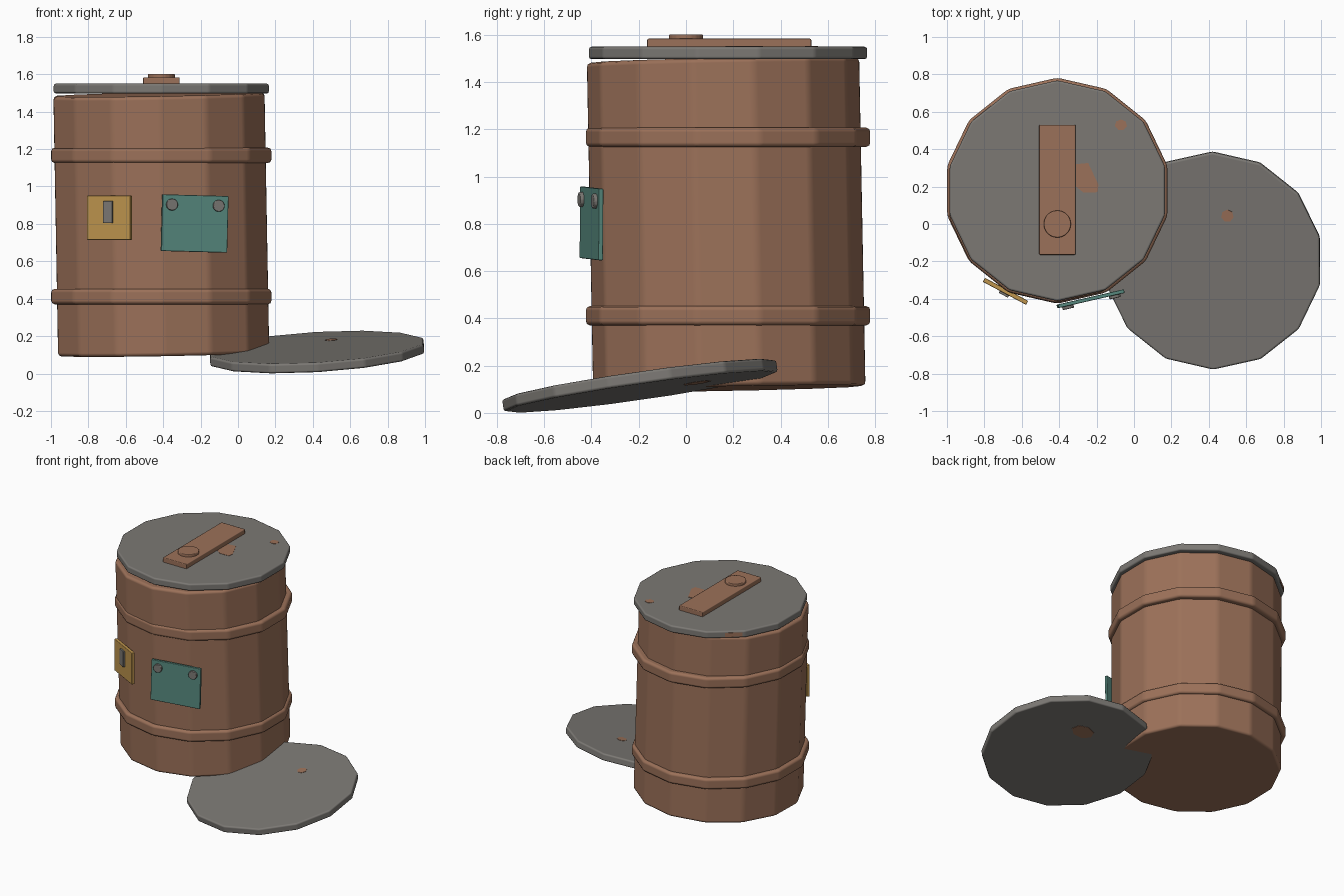
import bpy, bmesh
from math import pi, sin, cos, radians
from mathutils import Matrix, Vector

cube = bpy.data.objects.get("Cube")
if cube:
    bpy.data.objects.remove(cube, do_unlink=True)


def material(name, rgb):
    m = bpy.data.materials.new(name)
    m.use_nodes = True
    m.diffuse_color = (*rgb, 1)
    m.node_tree.nodes["Principled BSDF"].inputs["Base Color"].default_value = (*rgb, 1)
    return m


BROWN = material("rusty brown", (0.33, 0.165, 0.1))
GREY = material("dull grey", (0.2, 0.19, 0.175))
TEAL = material("faded teal", (0.095, 0.25, 0.21))
YELLOW = material("mustard yellow", (0.52, 0.3, 0.075))

SIDES = 14
BARREL_X, BARREL_Y = -0.41, 0.178


def ring(n, rx, ry=None, cx=0, cy=0):
    """Regular polygon with a corner towards +y."""
    ry = ry or rx
    return [(cx + rx * sin(2 * pi * i / n), cy + ry * cos(2 * pi * i / n)) for i in range(n)]


def rect(w, h, cx=0, cy=0):
    return [(cx + sx * w / 2, cy + sy * h / 2) for sx, sy in ((-1, -1), (1, -1), (1, 1), (-1, 1))]


def prism(name, outline, z0, z1, mat, matrix=Matrix(), bevel=0.0):
    """Extrude an outline from z0 to z1, with softened edges."""
    bm = bmesh.new()
    low = [bm.verts.new((x, y, z0)) for x, y in outline]
    high = [bm.verts.new((x, y, z1)) for x, y in outline]
    bm.faces.new(low)
    bm.faces.new(high)
    n = len(outline)
    for i in range(n):
        j = (i + 1) % n
        bm.faces.new((low[i], low[j], high[j], high[i]))
    bmesh.ops.recalc_face_normals(bm, faces=bm.faces)
    mesh = bpy.data.meshes.new(name)
    bm.to_mesh(mesh)
    bm.free()
    mesh.materials.append(mat)
    ob = bpy.data.objects.new(name, mesh)
    bpy.context.collection.objects.link(ob)
    ob.matrix_world = matrix
    if bevel:
        for p in mesh.polygons:
            p.use_smooth = True
        mod = ob.modifiers.new("soft_edges", 'BEVEL')
        mod.width = bevel
        mod.segments = 2
        mod.limit_method = 'ANGLE'
        mod.angle_limit = radians(10)
        mod.harden_normals = True
    return ob


def leaning(x, y, z, axis):
    """Frame at a point whose z axis leans along the given direction."""
    turn = Vector((0, 0, 1)).rotation_difference(Vector(axis))
    return Matrix.Translation((x, y, z)) @ turn.to_matrix().to_4x4()


def wall(x, y, z, yaw, roll=0):
    """Frame of an upright plate: local x along it, y up, z outwards."""
    return (Matrix.Translation((x, y, z)) @ Matrix.Rotation(radians(yaw), 4, 'Z')
            @ Matrix.Rotation(pi / 2, 4, 'X') @ Matrix.Rotation(radians(roll), 4, 'Z'))


# Barrel: slightly leaning body with two level hoops
prism("barrel_body", ring(SIDES, 0.579), -0.695, 0.695, BROWN,
      leaning(BARREL_X, BARREL_Y - 0.008, 0.798, (-0.018, -0.019, 1)), 0.02)
upright = Matrix.Translation((BARREL_X, BARREL_Y, 0))
for name, z in (("lower_hoop", 0.37), ("upper_hoop", 1.125)):
    prism(name, ring(SIDES, 0.604), z, z + 0.083, BROWN, upright, 0.02)

# Closed lid with strap and knob
prism("top_lid", ring(SIDES, 0.59), 1.497, 1.55, GREY, upright, 0.012)
prism("lid_strap", rect(0.195, 0.695, 0, 0.005), 1.54, 1.584, BROWN, upright, 0.006)
prism("strap_knob", ring(20, 0.073, cx=0, cy=-0.178), 1.575, 1.602, BROWN, upright, 0.006)

# Rust stains on the closed lid
stain = [(-0.31, 0.32), (-0.245, 0.326), (-0.19, 0.21), (-0.195, 0.17), (-0.27, 0.168), (-0.31, 0.2)]
prism("large_rust_stain", stain, 1.547, 1.552, BROWN)
prism("small_rust_stain", ring(7, 0.033, 0.029, -0.07, 0.53), 1.547, 1.552, BROWN)
facet = pi / 2 + 3 * pi / SIDES
reach = 0.59 * cos(pi / SIDES)
rim = wall(BARREL_X + reach * cos(facet), BARREL_Y + reach * sin(facet), 1.523, 90 + facet * 180 / pi)
prism("rim_rust_stain", rect(0.12, 0.03, 0.055), -0.003, 0.002, BROWN, rim)

# Loose lid propped against the barrel foot
loose = leaning(0.422, -0.195, 0.115, (-0.06, -0.144, 1))
prism("loose_lid", ring(SIDES, 0.587), -0.026, 0.026, GREY, loose, 0.012)
prism("loose_lid_top_stain", ring(7, 0.034, cx=0.08, cy=0.245), 0.023, 0.028, BROWN, loose)
prism("loose_lid_under_stain", ring(7, 0.085, 0.06, 0.07, 0.24), -0.028, -0.023, BROWN, loose)

# Teal sign plate with two screws
sign = wall(-0.232, -0.4, 0.802, 12.9, -1.5)
prism("sign_plate", rect(0.362, 0.303), -0.01, 0.01, TEAL, sign, 0.004)
for name, x in (("left_screw", 0.126), ("right_screw", -0.13)):
    prism(name, ring(12, 0.032, cx=x, cy=0.098), 0.005, 0.026, GREY, sign, 0.005)

# Yellow lock plate with a slot bar
lock = wall(-0.687, -0.36, 0.833, -28)
prism("lock_plate", rect(0.262, 0.236), -0.012, 0.012, YELLOW, lock, 0.004)
prism("lock_slot", rect(0.055, 0.118, 0, 0.03), 0.005, 0.024, GREY, lock, 0.003)
